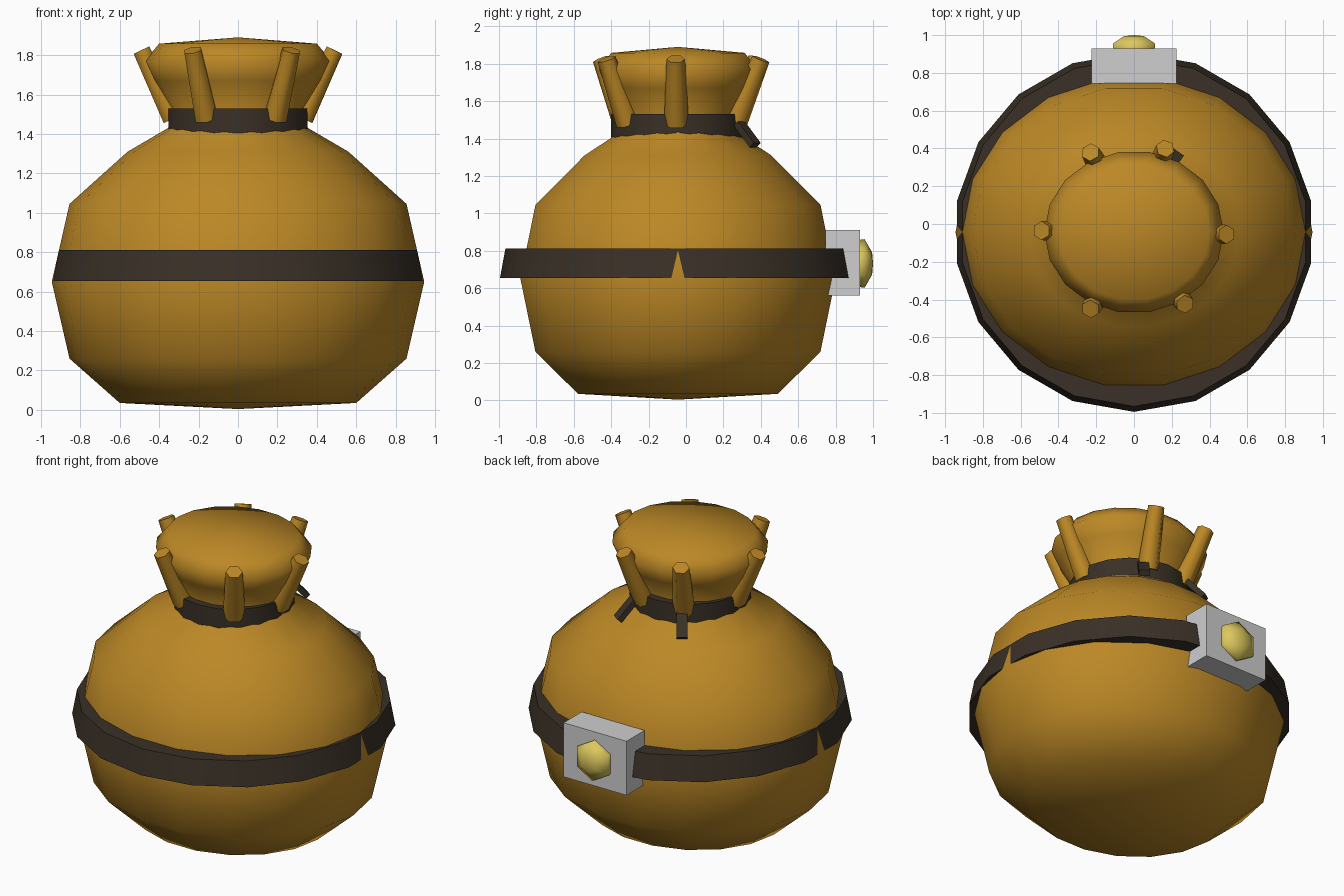
import bpy, bmesh, math
from mathutils import Vector, Matrix

cube = bpy.data.objects.get("Cube")
if cube:
    bpy.data.objects.remove(cube, do_unlink=True)

AXIS_Y = -0.043


def material(name, rgb):
    m = bpy.data.materials.new(name)
    m.use_nodes = True
    m.diffuse_color = (*rgb, 1)
    m.node_tree.nodes["Principled BSDF"].inputs["Base Color"].default_value = (*rgb, 1)
    return m


CLOTH = material("ochre cloth", (0.50, 0.245, 0.019))
LEATHER = material("dark leather", (0.042, 0.030, 0.020))
STEEL = material("pale steel", (0.62, 0.62, 0.63))
GOLD = material("yellow gold", (0.72, 0.58, 0.11))


def finish(name, bm, mat, angle):
    """Turn a bmesh into an object, smooth below the given angle."""
    bmesh.ops.recalc_face_normals(bm, faces=bm.faces[:])
    mesh = bpy.data.meshes.new(name)
    bm.to_mesh(mesh)
    bm.free()
    mesh.materials.append(mat)
    ob = bpy.data.objects.new(name, mesh)
    bpy.context.collection.objects.link(ob)
    bpy.ops.object.select_all(action='DESELECT')
    ob.select_set(True)
    bpy.context.view_layer.objects.active = ob
    if angle:
        bpy.ops.object.shade_smooth_by_angle(angle=math.radians(angle))
    return ob


def lathe(name, profile, sides, mat, angle, matrix, start=0.0, closed=False):
    """Revolve (radius, height) points; zero radius makes a pole."""
    bm = bmesh.new()
    rings = []
    for r, z in profile:
        if r == 0:
            rings.append([bm.verts.new((0, 0, z))] * sides)
            continue
        turns = [start + math.tau * i / sides for i in range(sides)]
        rings.append([bm.verts.new((r * math.cos(t), r * math.sin(t), z)) for t in turns])
    pairs = list(zip(rings, rings[1:]))
    if closed:
        pairs.append((rings[-1], rings[0]))
    for a, b in pairs:
        for i in range(sides):
            j = (i + 1) % sides
            corners = list(dict.fromkeys((a[i], a[j], b[j], b[i])))
            bm.faces.new(corners)
    bm.transform(matrix)
    return finish(name, bm, mat, angle)


def box(name, size, matrix, mat):
    bm = bmesh.new()
    bmesh.ops.create_cube(bm, size=1)
    bm.transform(matrix @ Matrix.Diagonal((*size, 1)))
    return finish(name, bm, mat, 0)


centre = Matrix.Translation((0, AXIS_Y, 0))

# Sack with a narrow neck and flared, filled mouth, slightly flattened in depth
sack = [(0, 0.004), (0.6, 0.035), (0.855, 0.26), (0.945, 0.65), (0.855, 1.045),
        (0.56, 1.31), (0.355, 1.43), (0.325, 1.5), (0.43, 1.67), (0.475, 1.77),
        (0.40, 1.858), (0, 1.89)]
lathe("sack", sack, 18, CLOTH, 180, centre @ Matrix.Diagonal((1, 0.905, 1, 1)))

# Belt round the middle, with a corner to the front
belt = [(0.78, 0.655), (0.9515, 0.655), (0.9225, 0.812), (0.78, 0.812)]
lathe("belt", belt, 18, LEATHER, 35, centre, math.pi / 2, True)

# Cord round the neck
cord = [(0.27, 1.405), (0.358, 1.405), (0.358, 1.53), (0.27, 1.53)]
lathe("neck_cord", cord, 18, LEATHER, 35, centre, math.pi / 2, True)

# Gathered cloth folds leaning outwards from the neck
tops = [(0.49, -0.055), (0.27, -0.425), (-0.23, -0.45),
        (-0.49, -0.035), (-0.23, 0.38), (0.165, 0.40)]
for n, (x, y) in enumerate(tops):
    top = Vector((x, y, 1.825))
    out = Vector((x, y - AXIS_Y, 0)).normalized()
    foot = Vector((0, AXIS_Y, 1.48)) + out * 0.325
    axis = top - foot
    place = Matrix.Translation(foot) @ axis.to_track_quat('Z', 'Y').to_matrix().to_4x4()
    fold = [(0, 0), (0.066, 0), (0.05, axis.length), (0, axis.length)]
    lathe(f"cloth_fold_{n + 1}", fold, 6, CLOTH, 65, place)

# Two loose cord ends at the back
for side, label in ((1, "left"), (-1, "right")):
    start = Vector((side * 0.17, 0.285, 1.48))
    end = Vector((side * 0.23, 0.37, 1.365))
    run = end - start
    turn = run.to_track_quat('Z', 'Y').to_matrix().to_4x4()
    place = Matrix.Translation((start + end) / 2) @ turn
    box(f"cord_end_{label}", (0.065, 0.035, run.length), place, LEATHER)

# Buckle on the back of the belt and its faceted stud
box("buckle", (0.45, 0.185, 0.35), Matrix.Translation((0, 0.8375, 0.735)), STEEL)
stud = [(0, -0.03), (0.125, -0.01), (0.13, 0.025), (0.06, 0.065), (0, 0.07)]
lathe("buckle_stud", stud, 6, GOLD, 65,
      Matrix.Translation((0, 0.93, 0.732)) @ Matrix.Rotation(-math.pi / 2, 4, 'X'),
      math.pi / 2)
